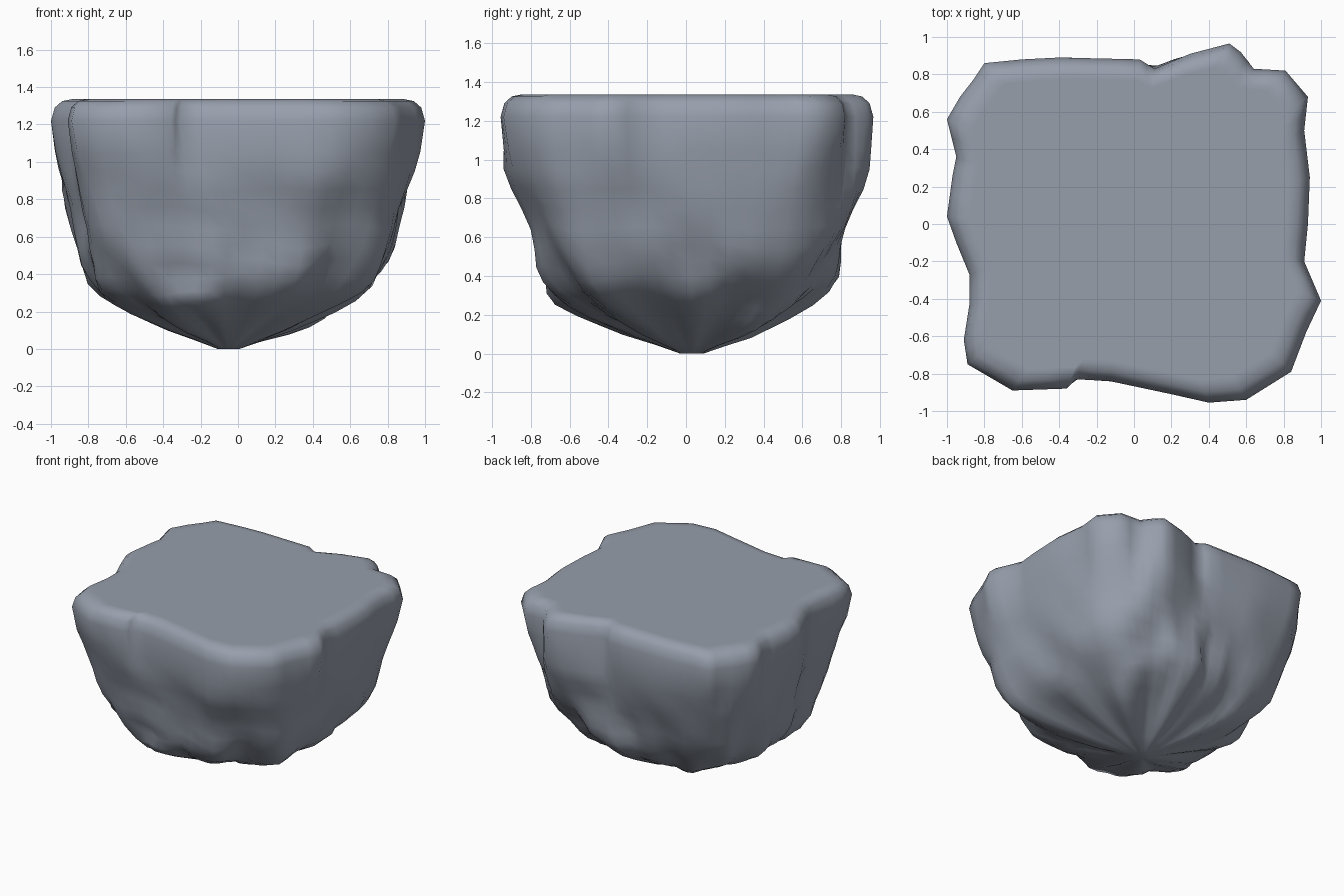
import bpy, bmesh, math
from mathutils import Vector, noise

if "Cube" in bpy.data.objects:
    bpy.data.objects.remove(bpy.data.objects["Cube"])

# widest outline of the rock, seen from above, counter-clockwise
OUTLINE = [(.93, 0), (.94, .25), (.91, .5), (.93, .68), (.81, .82), (.64, .83),
           (.57, .92), (.51, .965), (.3, .91), (.11, .83), (.03, .88), (-.18, .885),
           (-.4, .89), (-.6, .88), (-.8, .86), (-.86, .77), (-.93, .68), (-1, .56),
           (-.95, .36), (-.97, .26), (-1, .04), (-.95, -.1), (-.88, -.27), (-.88, -.43),
           (-.91, -.62), (-.89, -.75), (-.65, -.89), (-.36, -.88), (-.31, -.83),
           (-.13, -.84), (.2, -.91), (.4, -.955), (.6, -.94), (.84, -.79),
           (.92, -.58), (1, -.41), (.91, -.2)]
# levels: height, scale of outline, blend to a circle, roughness
LEVELS = [(1.335, .87, 0, 0), (1.335, .89, 0, 0), (1.325, .94, 0, 0), (1.29, .98, 0, 0),
          (1.22, 1, 0, 0), (1.05, .985, 0, .01), (.95, .965, 0, .015), (.85, .94, 0, .02),
          (.75, .91, .05, .025), (.65, .885, .1, .03), (.55, .86, .2, .035),
          (.46, .825, .3, .04), (.38, .775, .45, .045), (.31, .71, .6, .045),
          (.25, .63, .7, .045), (.19, .53, .8, .04), (.14, .42, .9, .035),
          (.095, .32, 1, .025), (.045, .18, 1, .008), (0, .06, 1, 0)]
# ledges: angle, height, outward push, width along the wall
LEDGES = [(48, .26, .07, .2), (-110, .26, .14, .22), (38, .14, .12, .2),
          (-65, .92, .04, .3), (62, .9, .03, .3), (-155, .3, .06, .2), (-30, .3, .05, .2)]
CENTRE = Vector((-.05, .03))       # lowest tip of the rock

# double the outline points
pts = []
for i, p in enumerate(OUTLINE):
    a, b = Vector(p), Vector(OUTLINE[(i + 1) % len(OUTLINE)])
    pts += [a, (a + b) / 2]
n = len(pts)
# calmer copy of the outline for the lower wall
soft = [sum((pts[(i + k) % n] for k in range(-3, 4)), Vector((0, 0))) / 7 for i in range(n)]


def ledge_push(d, z):
    push = 0
    for deg, h, amount, width in LEDGES:
        t = math.radians(deg)
        off = d.angle(Vector((math.cos(t), math.sin(t))))
        push += amount * math.exp(-(off / width) ** 2 - ((z - h) / .09) ** 2)
    return push


# floating rock: rings lofted from the flat top down to the tip
bm = bmesh.new()
rings = []
for z, s, blend, rough in LEVELS:
    ring = []
    shift = CENTRE * max(0, 1 - z / .5)
    calm = min(1, max(0, (1.15 - z) / .5))
    for p, q in zip(pts, soft):
        p = p.lerp(q * 1.01, calm)
        d = p.normalized()
        r = p.length * (1 - blend) + .98 * blend
        a = noise.noise(Vector((d.x * 2.8, d.y * 2.8, z * 2.5 + 4)))
        a += .5 * noise.noise(Vector((d.x * 6, d.y * 6, z * 5 + 20)))
        m = noise.noise(Vector((d.x * 3, d.y * 3, z * 1.5 + 11)))
        v = d * (r * s + a * rough * 2 + (ledge_push(d, z) if rough else 0)) + shift
        ring.append(bm.verts.new((v.x, v.y, z + m * rough * 1.3)))
    rings.append(ring)
for up, low in zip(rings, rings[1:]):
    for i in range(n):
        j = (i + 1) % n
        bm.faces.new((up[i], low[i], low[j], up[j]))
bm.faces.new(rings[0])
bm.faces.new(rings[-1][::-1])
bmesh.ops.recalc_face_normals(bm, faces=bm.faces)
mesh = bpy.data.meshes.new("floating_rock")
bm.to_mesh(mesh)
bm.free()
rock = bpy.data.objects.new("floating_rock", mesh)
bpy.context.collection.objects.link(rock)

# stone colour
stone = bpy.data.materials.new("blue grey stone")
stone.diffuse_color = (.31, .345, .41, 1)
stone.use_nodes = True
stone.node_tree.nodes["Principled BSDF"].inputs["Base Color"].default_value = stone.diffuse_color
mesh.materials.append(stone)

# smooth shading
bpy.context.view_layer.objects.active = rock
rock.select_set(True)
bpy.ops.object.shade_smooth_by_angle(angle=math.radians(60))
